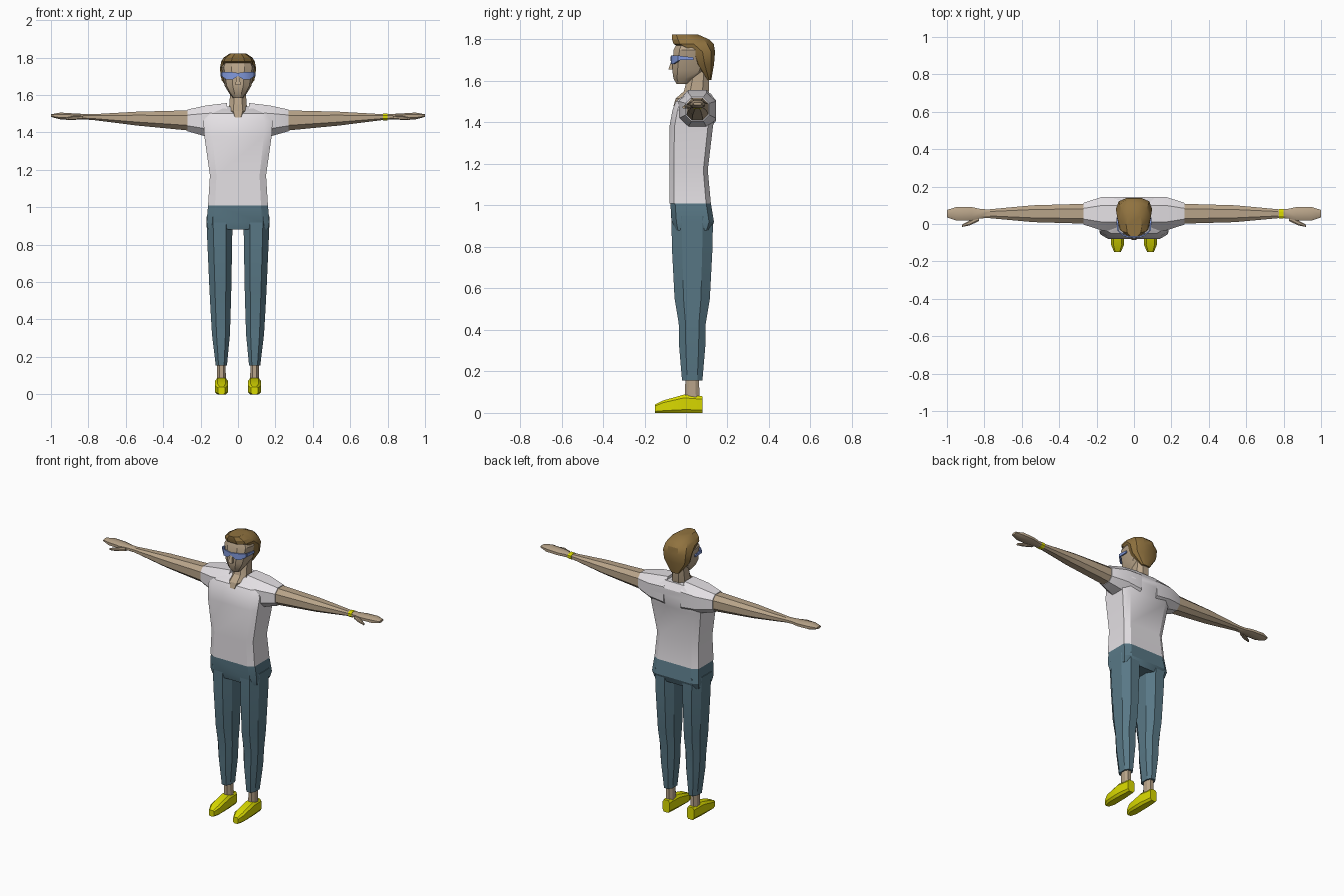
import bpy, bmesh, math
from mathutils import Vector

cube = bpy.data.objects.get("Cube")
if cube:
    bpy.data.objects.remove(cube, do_unlink=True)


def material(name, *rgb):
    mat = bpy.data.materials.new(name)
    mat.use_nodes = True
    mat.diffuse_color = (*rgb, 1)
    shader = mat.node_tree.nodes["Principled BSDF"]
    shader.inputs["Base Color"].default_value = mat.diffuse_color
    return mat


skin = material("skin", .48, .37, .25)
white = material("white_cotton", .78, .75, .78)
denim = material("blue_denim", .1, .19, .24)
yellow = material("yellow", .7, .7, 0)
brown = material("brown_hair", .28, .17, .05)
blue = material("blue_glass", .22, .32, .72)

# The two directions a cross-section spreads in, for each loft axis
AXIS_X, AXIS_Y, AXIS_Z = Vector((1, 0, 0)), Vector((0, 1, 0)), Vector((0, 0, 1))
ACROSS = {"x": (AXIS_Y, AXIS_Z), "y": (AXIS_X, AXIS_Z), "z": (AXIS_X, AXIS_Y)}


def cross_section(sides, power):
    """Polygon with a flat front that fills -1 to 1; a lower power is boxier."""
    def soften(value):
        return math.copysign(abs(value) ** power, value)

    angles = [math.tau * (i + .5) / sides - math.pi / 2 for i in range(sides)]
    points = [(soften(math.cos(a)), soften(math.sin(a))) for a in angles]
    widest = max(u for u, v in points)
    deepest = max(v for u, v in points)
    return [(u / widest, v / deepest) for u, v in points]


def loft(name, mat, axis, stations, sides=8, power=.8, mirror=False):
    """Skin a cross-section through stations of (centre, half width, half depth)."""
    side, front = ACROSS[axis]
    section = cross_section(sides, power)
    bm = bmesh.new()
    rings = [[bm.verts.new(Vector(centre) + side * u * width + front * v * depth)
              for u, v in section] for centre, width, depth in stations]
    for low, high in zip(rings, rings[1:]):
        for i in range(sides):
            bm.faces.new((low[i - 1], low[i], high[i], high[i - 1]))
    bm.faces.new(rings[0])
    bm.faces.new(rings[-1])
    bmesh.ops.recalc_face_normals(bm, faces=bm.faces)
    mesh = bpy.data.meshes.new(name)
    bm.to_mesh(mesh)
    bm.free()
    mesh.materials.append(mat)
    obj = bpy.data.objects.new(name, mesh)
    bpy.context.collection.objects.link(obj)
    if mirror:
        obj.modifiers.new("Mirror", "MIRROR").use_mirror_merge = False
    bpy.ops.object.select_all(action="DESELECT")
    obj.select_set(True)
    bpy.context.view_layer.objects.active = obj
    bpy.ops.object.shade_smooth_by_angle(angle=math.radians(30))


def column(name, mat, *levels, **shape):
    """Upright central part; levels are (height, half width, front, back)."""
    loft(name, mat, "z", [((0, (front + back) / 2, z), width, (back - front) / 2)
                          for z, width, front, back in levels], **shape)


def arm_part(name, mat, *sizes, mirror=True):
    """Part strung on the gently rising arm line; sizes are (x, depth, height)."""
    loft(name, mat, "x", [((x, .055, 1.455 + .035 * x), depth, height)
                          for x, depth, height in sizes], mirror=mirror)


def leg_part(name, mat, *sizes):
    """Part strung on the slightly spread leg line; sizes are (z, width, depth)."""
    loft(name, mat, "z", [((.087 + .013 * z, .03, z), width, depth)
                          for z, width, depth in sizes], mirror=True)


# Shirt
column("shirt_body", white, (1.01, .16, -.08, .12), (1.17, .15, -.08, .105),
       (1.38, .18, -.08, .13), (1.46, .185, -.065, .145), (1.5, .16, -.05, .145),
       (1.54, .085, 0, .12), power=.3)
arm_part("sleeves", white, (.06, .09, .1), (.17, .09, .083), (.27, .058, .058))

# Arms, hands and wristband
arm_part("arms", skin, (.26, .053, .054), (.54, .045, .037), (.78, .023, .015),
         (.82, .025, .015), (.87, .036, .016), (.95, .036, .018), (1, .02, .007))
arm_part("wristband", yellow, (.775, .026, .018), (.8, .026, .018), mirror=False)
loft("thumbs", skin, "x", [((.83, .03, 1.48), .015, .01), ((.88, .005, 1.477), .013, .01),
                           ((.92, -.01, 1.473), .006, .006)], mirror=True)

# Trousers and ankles
column("trouser_seat", denim, (1.01, .16, -.075, .12), (.92, .168, -.07, .135),
       (.88, .16, -.06, .12), power=.3)
leg_part("trouser_legs", denim, (.95, .07, .1), (.8, .066, .098), (.55, .058, .085),
         (.43, .053, .065), (.32, .048, .063), (.155, .03, .049))
leg_part("ankles", skin, (.18, .022, .033), (.05, .024, .035))

# Shoes resting on the ground; sizes are (y, half width, height)
shoe_sizes = [(-.15, .018, .04), (-.11, .035, .06), (-.01, .034, .088), (.08, .025, .08)]
loft("shoes", yellow, "y", [((.088, y, height / 2), width, height / 2)
                            for y, width, height in shoe_sizes], power=.5, mirror=True)

# Neck, head and nose
column("neck", skin, (1.48, .03, -.06, .08), (1.515, .052, -.05, .1),
       (1.55, .046, -.01, .11), (1.65, .04, .015, .11))
column("head", skin, (1.585, .028, -.045, .015), (1.61, .048, -.06, .045),
       (1.65, .072, -.066, .09), (1.75, .09, -.06, .12), (1.79, .07, -.04, .11), sides=10)
column("nose", skin, (1.655, .014, -.085, 0), (1.715, .006, -.064, 0), sides=4)

# Hair with a raised front
column("hair", brown, (1.605, .03, .1, .122), (1.68, .088, .045, .135),
       (1.74, .097, .02, .14), (1.778, .09, -.06, .134), (1.8, .078, -.067, .112),
       (1.823, .042, -.068, .06), sides=10)

# Glasses: wrapped lenses and side arms
loft("glasses_lenses", blue, "x", [
    ((0, -.07, 1.71), .004, .008), ((.03, -.068, 1.702), .004, .02),
    ((.06, -.058, 1.702), .004, .02), ((.086, -.034, 1.71), .004, .012)],
    sides=4, mirror=True)
loft("glasses_arms", blue, "y", [((.087, -.034, 1.711), .004, .01),
                                 ((.09, .036, 1.707), .004, .007)], sides=4, mirror=True)
